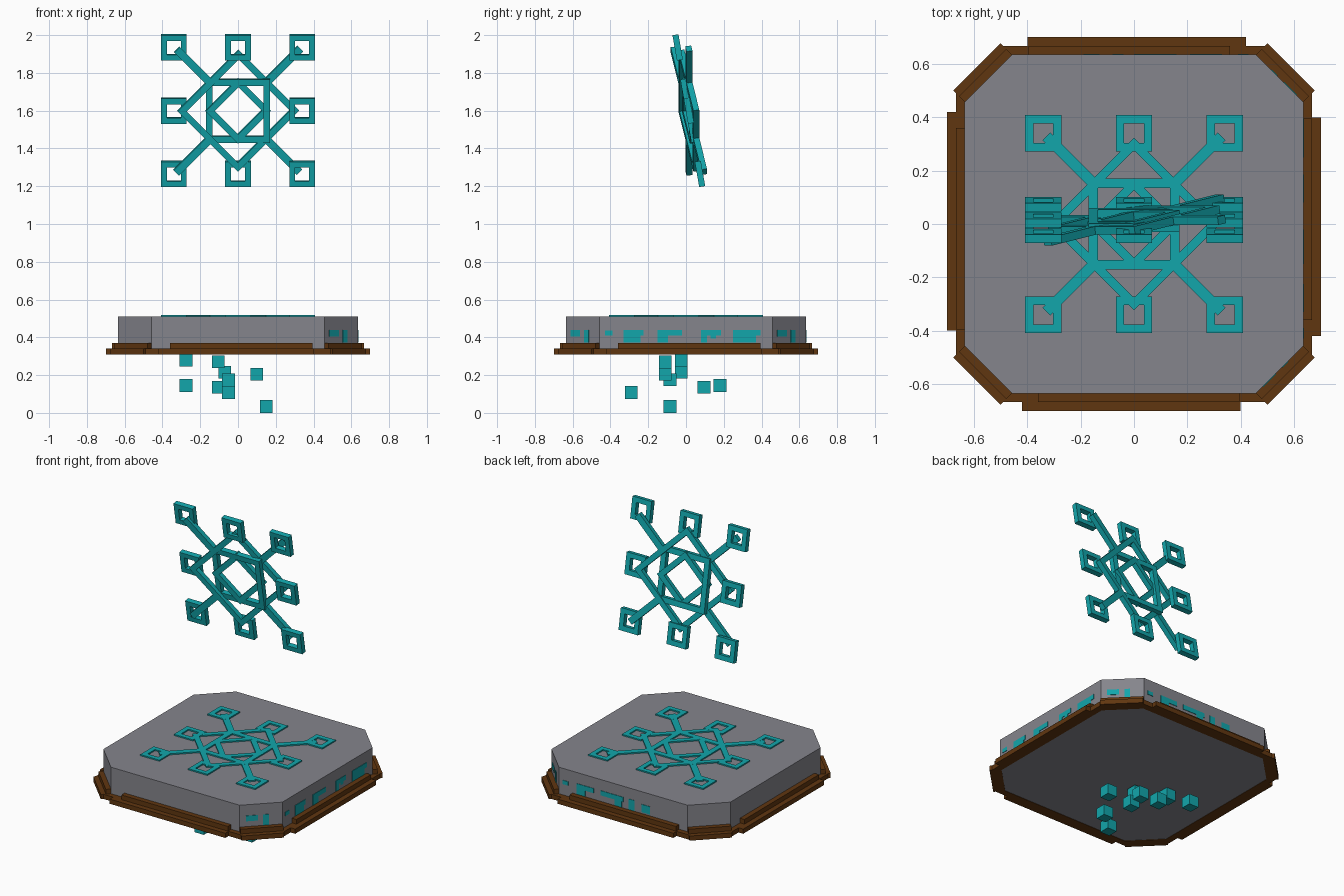
import bpy, bmesh, math
from mathutils import Matrix, Vector

if "Cube" in bpy.data.objects:
    bpy.data.objects.remove(bpy.data.objects["Cube"])


def material(name, rgb):
    m = bpy.data.materials.new(name)
    m.diffuse_color = (*rgb, 1)
    m.use_nodes = True
    m.node_tree.nodes["Principled BSDF"].inputs["Base Color"].default_value = m.diffuse_color
    return m


STONE = material("grey stone", (0.235, 0.235, 0.265))
TEAL = material("teal", (0.006, 0.38, 0.41))
WOOD = material("brown wood", (0.118, 0.037, 0.005))


def finish(name, bm, mat):
    bmesh.ops.recalc_face_normals(bm, faces=bm.faces)
    me = bpy.data.meshes.new(name)
    bm.to_mesh(me)
    bm.free()
    me.materials.append(mat)
    ob = bpy.data.objects.new(name, me)
    bpy.context.collection.objects.link(ob)
    return ob


def box(bm, lo, hi, mat=Matrix()):
    """Axis-aligned box from lo to hi, then transformed."""
    lo, hi = Vector(lo), Vector(hi)
    size = hi - lo
    m = mat @ Matrix.Translation((lo + hi) / 2) @ Matrix.Diagonal((*size, 1))
    bmesh.ops.create_cube(bm, size=1, matrix=m)


def turn(deg, axis='Z'):
    return Matrix.Rotation(math.radians(deg), 4, axis)


# Octagonal stone slab
R, C, Z0, Z1 = 0.635, 0.457, 0.312, 0.51
bm = bmesh.new()
ring = [p for k in range(4) for p in
        (turn(90 * k) @ Vector((R, -C, Z0)), turn(90 * k) @ Vector((R, C, Z0)))]
base = bm.faces.new([bm.verts.new(p) for p in ring])
ext = bmesh.ops.extrude_face_region(bm, geom=[base], use_keep_orig=True)
top = [v for v in ext["geom"] if isinstance(v, bmesh.types.BMVert)]
bmesh.ops.translate(bm, verts=top, vec=(0, 0, Z1 - Z0))
finish("stone_slab", bm, STONE)

# Stepped wooden trim: four long sides and four corners
D = (R + C) / math.sqrt(2)          # distance from centre to the corner faces
H = (R - C) / math.sqrt(2)          # half length of the corner faces
bm = bmesh.new()
for k in range(4):
    side, corner = turn(90 * k), turn(90 * k + 45)
    box(bm, (R - 0.01, -0.49, 0.31), (R + 0.032, 0.49, 0.34), side)
    box(bm, (R - 0.01, -0.42, 0.31), (0.70, 0.40, 0.34), side)
    box(bm, (R - 0.01, -0.36, 0.34), (R + 0.032, 0.395, 0.37), side)
    box(bm, (D - 0.01, -H, 0.31), (D + 0.06, H, 0.34), corner)
    box(bm, (D - 0.01, -H, 0.34), (D + 0.03, H, 0.37), corner)
finish("wooden_trim", bm, WOOD)

# Painted marks on the slab's sides: (start, end, bottom, top) along each face
EAST = [(-0.43, -0.39, 0.41, 0.435),
        (-0.33, -0.225, 0.41, 0.44), (-0.33, -0.24, 0.372, 0.41),
        (-0.15, -0.02, 0.41, 0.44), (-0.15, -0.095, 0.372, 0.41),
        (0.08, 0.185, 0.41, 0.44), (0.08, 0.11, 0.372, 0.41), (0.13, 0.16, 0.395, 0.41),
        (0.25, 0.395, 0.41, 0.44), (0.25, 0.37, 0.372, 0.41)]
NORTH = [(-0.43, -0.39, 0.41, 0.435),
         (-0.33, -0.21, 0.41, 0.44), (-0.33, -0.27, 0.372, 0.41),
         (-0.16, 0.0, 0.41, 0.44), (-0.06, -0.01, 0.372, 0.41),
         (0.04, 0.08, 0.372, 0.44), (0.13, 0.19, 0.38, 0.43)]
CORNER = [(-0.09, -0.02, 0.405, 0.44), (0.012, 0.045, 0.372, 0.44)]
bm = bmesh.new()
for marks, dist, ang in ((EAST, R, 0), (NORTH, R, 90), (CORNER, D, -45), (CORNER, D, 45)):
    for a, b, lo, hi in marks:
        box(bm, (dist - 0.003, a, lo), (dist + 0.003, b, hi), turn(ang))
finish("side_marks", bm, TEAL)


# Square-frame ornament, lying flat in XY: straight parts and diagonal parts
def frame(bm, cx, cy, outer, inner, t, mat):
    """Square ring with a mitred profile."""
    m = mat @ Matrix.Translation((cx, cy, 0))
    rings = []
    for r, z in ((outer, -t), (outer, t), (inner, t), (inner, -t)):
        rings.append([bm.verts.new(m @ Vector((sx * r, sy * r, z)))
                      for sx, sy in ((1, 1), (-1, 1), (-1, -1), (1, -1))])
    for i in range(4):
        a, b = rings[i], rings[(i + 1) % 4]
        for j in range(4):
            n = (j + 1) % 4
            bm.faces.new((a[j], a[n], b[n], b[j]))


def ornament(name, straight, diagonal, t):
    bm = bmesh.new()
    for i in (-1, 0, 1):
        for j in (-1, 0, 1):
            if i or j:
                frame(bm, 0.34 * i, 0.34 * j, 0.068, 0.037, t, straight)
    frame(bm, 0, 0, 0.17, 0.135, t, straight)
    finish(name + "_frames", bm, TEAL)
    bm = bmesh.new()
    s = math.sqrt(0.5)
    frame(bm, 0, 0, 0.3 * s + 0.017, 0.3 * s - 0.017, t * 0.98, diagonal)
    frame(bm, 0, 0, 0.15 * s + 0.017, 0.15 * s - 0.017, t * 0.98, diagonal)
    for k in range(4):
        box(bm, (0.2, -0.02, -t * 0.98), (0.465, 0.02, t * 0.98), diagonal @ turn(90 * k))
    finish(name + "_diagonals", bm, TEAL)


flat = Matrix.Translation((0, 0, 0.513))
ornament("inlay", flat, flat @ turn(45), 0.005)

# Floating ornament: the two sets lean in slightly different planes
mid = Matrix.Translation((0, 0.015, 1.6))
lean = turn(10, 'X') @ turn(90, 'X')
ornament("floating_ornament", mid @ lean, mid @ turn(-45, 'Y') @ lean, 0.016)

# Loose cubes hovering beneath the slab
CUBES = [(-0.275, -0.025, 0.278), (-0.105, -0.11, 0.27), (-0.07, -0.025, 0.215),
         (0.1, -0.11, 0.205), (-0.05, -0.085, 0.175), (-0.275, 0.18, 0.145),
         (-0.105, 0.095, 0.135), (-0.05, -0.29, 0.108), (0.15, -0.085, 0.034)]
bm = bmesh.new()
for c in CUBES:
    bmesh.ops.create_cube(bm, size=0.067, matrix=Matrix.Translation(c))
finish("loose_cubes", bm, TEAL)
